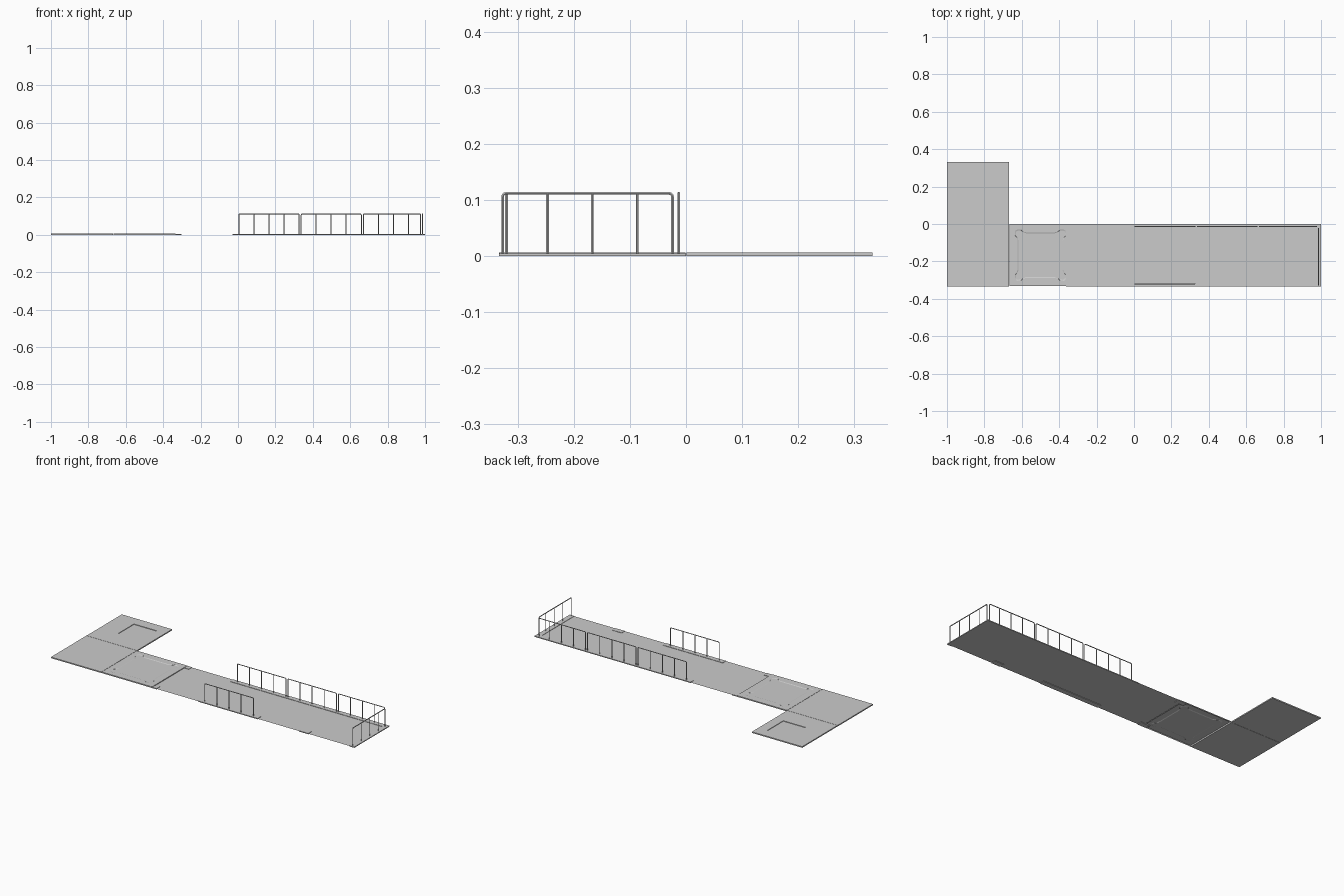
import bpy, bmesh, math
from mathutils import Vector

if "Cube" in bpy.data.objects:
    bpy.data.objects.remove(bpy.data.objects["Cube"])


def material(name, v):
    m = bpy.data.materials.new(name)
    m.diffuse_color = (v, v, v, 1)
    m.use_nodes = True
    m.node_tree.nodes["Principled BSDF"].inputs["Base Color"].default_value = m.diffuse_color
    return m


GREY = material("light grey", 0.6)
T = 1 / 3          # tile size
TOP = 0.0068       # height of the raised tiles


def finish(bm, name):
    bmesh.ops.recalc_face_normals(bm, faces=bm.faces)
    me = bpy.data.meshes.new(name)
    bm.to_mesh(me)
    bm.free()
    me.materials.append(GREY)
    ob = bpy.data.objects.new(name, me)
    bpy.context.collection.objects.link(ob)
    return ob


def box(name, x0, x1, y0, y1, z0, z1):
    bm = bmesh.new()
    bmesh.ops.create_cube(bm, size=1)
    for v in bm.verts:
        v.co = Vector(((x0 + x1) / 2 + v.co.x * (x1 - x0),
                       (y0 + y1) / 2 + v.co.y * (y1 - y0),
                       (z0 + z1) / 2 + v.co.z * (z1 - z0)))
    return finish(bm, name)


def recessed_tile(name, cx, cy, corner, offset, taper, depth, closed):
    """Tile with a recess; the corner outline is turned four times."""
    outline = []
    for k in range(4):
        a = -k * math.pi / 2
        for u, v in corner:
            outline.append((u * math.cos(a) - v * math.sin(a),
                            u * math.sin(a) + v * math.cos(a)))
    h = T / 2 - 0.0008
    bm = bmesh.new()
    rings = [[], [], [], []]
    for u, v in outline:
        s = h / max(abs(u), abs(v))
        for ring, (x, y, z) in zip(rings, (
                (u * s, v * s, 0), (u * s, v * s, TOP),
                (u + offset[0], v + offset[1], TOP),
                (u * taper + offset[0], v * taper + offset[1], TOP - depth))):
            ring.append(bm.verts.new((cx + x, cy + y, z)))
    n = len(outline)
    for a, b in zip(rings, rings[1:]):
        for i in range(n):
            j = (i + 1) % n
            bm.faces.new((a[i], a[j], b[j], b[i]))
    bm.faces.new(rings[3])
    if closed:
        bm.faces.new(rings[0])
    ob = finish(bm, name)
    # open sheet: make sure the top points upward
    if not closed and sum(p.normal.z * p.area for p in ob.data.polygons) < 0:
        ob.data.flip_normals()
    return ob


# three raised tiles forming the short leg of the L
recessed_tile("end_tile", -1 + T / 2, T / 2, [(0.075, 0.075)], (0.033, 0.028), 1.0, 0.003, True)
box("corner_tile", -1, -1 + T - 0.0008, -T, -0.0008, 0, TOP)
lobe = [(0.08, 0.122), (0.095, 0.128), (0.105, 0.136), (0.124, 0.137), (0.133, 0.133),
        (0.137, 0.124), (0.136, 0.105), (0.128, 0.095), (0.122, 0.08)]
basin = recessed_tile("basin_tile", -0.5, -T / 2, lobe, (0, 0), 0.96, 0.002, False)

# long thin floor sheet
bm = bmesh.new()
bm.faces.new([bm.verts.new((x, y, 0.003)) for x, y in ((-T, -T), (1, -T), (1, 0), (-T, 0))])
floor = finish(bm, "floor_sheet")
if floor.data.polygons[0].normal.z < 0:
    floor.data.flip_normals()

# edge pads under the railings and at the tile joints
W = 0.03
box("back_pad", -W, 1, -W, 0, 0, 0.005)
box("end_pad", 1 - W, 1, -T, -W, 0, 0.005)
box("front_pad", -W, T + W, -T, -T + W, 0, 0.005)
box("front_joint_pad", 2 * T - W, 2 * T + W, -T, -T + W, 0, 0.005)
for side, y in (("front", -T), ("back", -W)):
    box(side + "_left_joint_pad", -T - W, -T + W, y, y + W, 0, 0.005)


def railing(name, start, direction, length):
    """Hoop with rounded top corners and three posts, spaced every 0.08."""
    o, d = Vector(start), Vector(direction)
    r, top, base = 0.006, 0.112, 0.003
    cu = bpy.data.curves.new(name, 'CURVE')
    cu.dimensions = '3D'
    cu.bevel_depth = 0.0027
    cu.bevel_resolution = 1
    cu.use_fill_caps = True
    hoop = [(0, base)]
    for k in range(4):
        a = k * math.pi / 6
        hoop.append((r - r * math.cos(a), top - r + r * math.sin(a)))
    hoop += [(length - s, z) for s, z in reversed(hoop)]
    posts = [[(s, base), (s, top)] for s in (0.08, 0.16, 0.24)]
    for path in [hoop] + posts:
        sp = cu.splines.new('POLY')
        sp.points.add(len(path) - 1)
        for p, (s, z) in zip(sp.points, path):
            p.co = (*(o + d * s + Vector((0, 0, z))), 1)
    cu.materials.append(GREY)
    ob = bpy.data.objects.new(name, cu)
    bpy.context.collection.objects.link(ob)
    bpy.ops.object.select_all(action='DESELECT')
    ob.select_set(True)
    bpy.context.view_layer.objects.active = ob
    bpy.ops.object.convert(target='MESH')
    bpy.ops.object.shade_smooth_by_angle(angle=math.radians(50))


X = (1, 0, 0)
railing("back_railing_1", (0.005, -0.013, 0), X, 0.321)
railing("back_railing_2", (0.338, -0.013, 0), X, 0.321)
railing("back_railing_3", (0.671, -0.013, 0), X, 0.306)
railing("front_railing", (0.005, -0.32, 0), X, 0.321)
railing("end_railing", (0.986, -0.327, 0), (0, 1, 0), 0.303)
